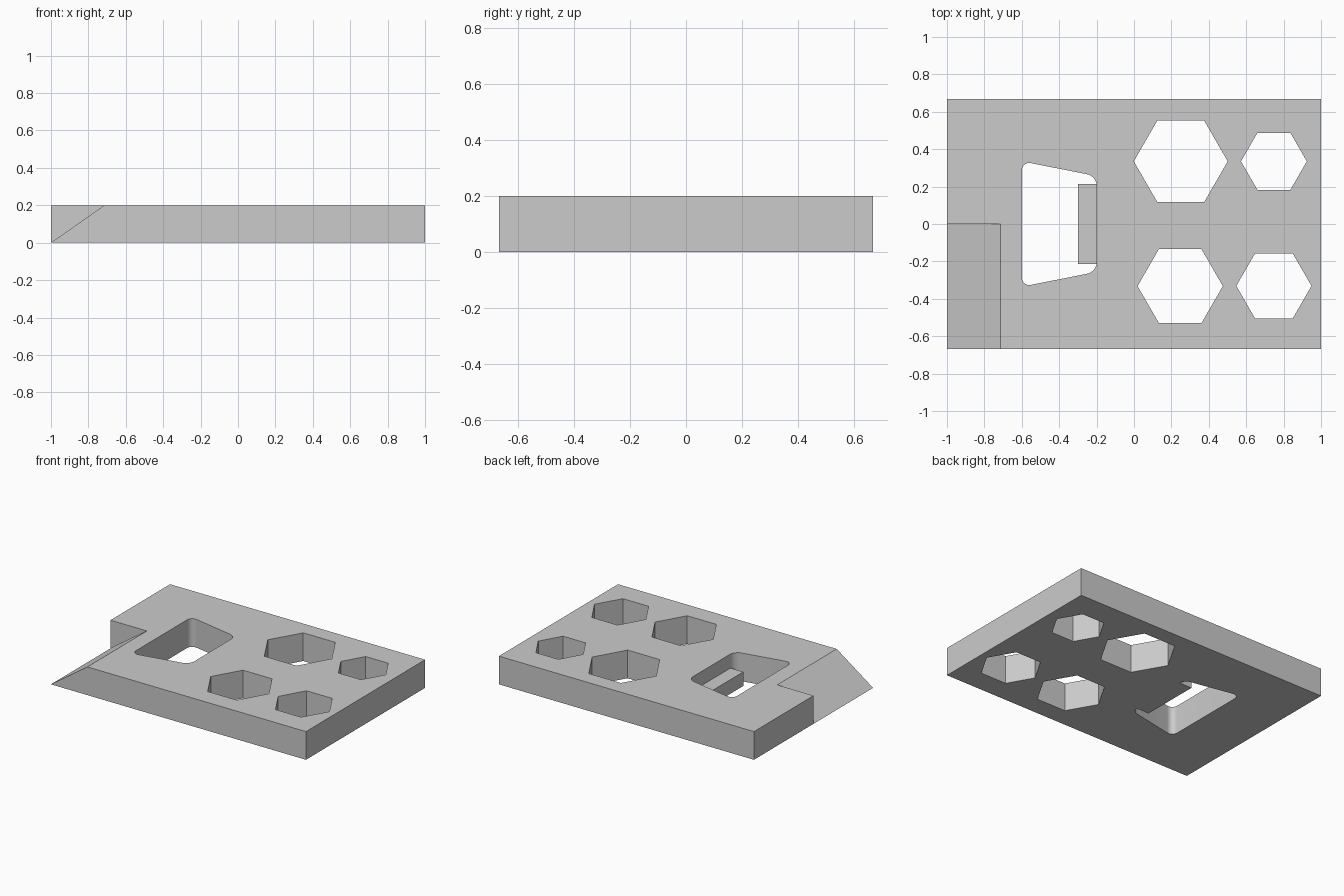
import bpy, bmesh
from math import cos, sin, pi, radians

cube = bpy.data.objects.get("Cube")
if cube:
    bpy.data.objects.remove(cube, do_unlink=True)

HALF_Y, THICK = 0.667, 0.2
OVER = 0.1  # cutter overshoot

grey = bpy.data.materials.new("grey")
grey.use_nodes = True
grey.diffuse_color = (0.6, 0.6, 0.6, 1)
grey.node_tree.nodes["Principled BSDF"].inputs["Base Color"].default_value = (0.6, 0.6, 0.6, 1)


def prism(name, base, offset, round_radius=0):
    """Extrude a polygon of 3D points along an offset, optionally rounding its long edges."""
    bm = bmesh.new()
    face = bm.faces.new([bm.verts.new(p) for p in base])
    top = bmesh.ops.extrude_face_region(bm, geom=[face])["geom"]
    bmesh.ops.translate(bm, vec=offset, verts=[g for g in top if isinstance(g, bmesh.types.BMVert)])
    if round_radius:
        upright = [e for e in bm.edges if abs(e.verts[0].co.z - e.verts[1].co.z) > 0.01]
        bmesh.ops.bevel(bm, geom=upright, offset=round_radius, offset_type='OFFSET',
                        segments=10, profile=0.5, affect='EDGES')
    bmesh.ops.recalc_face_normals(bm, faces=bm.faces)
    mesh = bpy.data.meshes.new(name)
    bm.to_mesh(mesh)
    bm.free()
    mesh.materials.append(grey)
    obj = bpy.data.objects.new(name, mesh)
    bpy.context.collection.objects.link(obj)
    return obj


def slab(name, x0, x1, half_y, height):
    corners = [(x0, -half_y, 0), (x1, -half_y, 0), (x1, half_y, 0), (x0, half_y, 0)]
    return prism(name, corners, (0, 0, height))


def cut(target, cutter):
    """Subtract the cutter and discard it."""
    cutter.hide_render = True
    mod = target.modifiers.new("cut", 'BOOLEAN')
    mod.operation, mod.solver, mod.object = 'DIFFERENCE', 'EXACT', cutter
    bpy.context.view_layer.objects.active = target
    bpy.ops.object.modifier_apply(modifier=mod.name)
    bpy.data.objects.remove(cutter, do_unlink=True)


plate = slab("plate", -1, 1, HALF_Y, THICK)
through = (0, 0, THICK + 2 * OVER)

# Four hexagonal holes of different sizes
for x, y, radius in [(0.25, 0.335, 0.251), (0.748, 0.335, 0.176),
                     (0.247, -0.332, 0.228), (0.748, -0.331, 0.201)]:
    ring = [(x + radius * cos(i * pi / 3), y + radius * sin(i * pi / 3), -OVER) for i in range(6)]
    cut(plate, prism("hexagon_cutter", ring, through))

# Rounded trapezoid window
window = [(-0.6, -0.335, -OVER), (-0.2, -0.256, -OVER), (-0.2, 0.256, -OVER), (-0.6, 0.335, -OVER)]
cut(plate, prism("window_cutter", window, through, 0.05))

# Ramp over the front half of the right end
slope = (1 - 0.715) / THICK
ramp = [(-1, 0, 0), (-1 + slope * (THICK + OVER), 0, THICK + OVER),
        (-1 - OVER, 0, THICK + OVER), (-1 - OVER, 0, 0)]
cut(plate, prism("ramp_cutter", ramp, (0, -HALF_Y - OVER, 0)))

# Low ledge inside the window
ledge = slab("window_ledge", -0.3, -0.2, 0.213, THICK / 2)

# Smooth the rounded corners, keep all other edges sharp
bpy.ops.object.select_all(action='DESELECT')
plate.select_set(True)
bpy.context.view_layer.objects.active = plate
bpy.ops.object.shade_smooth_by_angle(angle=radians(25))
